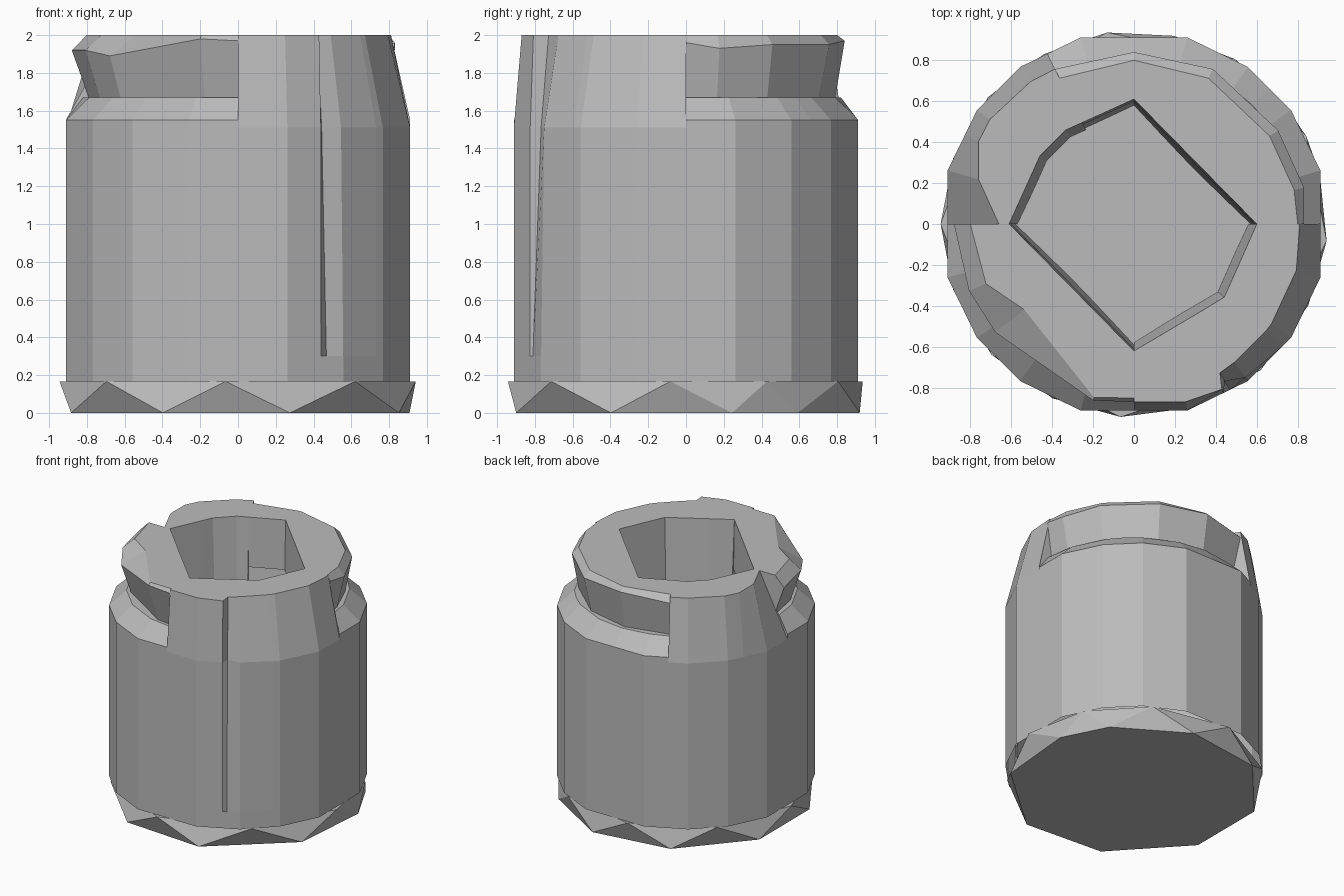
import bpy, bmesh
from math import radians, cos, sin, atan2, hypot, degrees
from mathutils import Vector, geometry

cube = bpy.data.objects.get("Cube")
if cube:
    bpy.data.objects.remove(cube)

grey = bpy.data.materials.new("matte_grey")
grey.use_nodes = True
grey.diffuse_color = (0.5, 0.5, 0.5, 1)
grey.node_tree.nodes["Principled BSDF"].inputs["Base Color"].default_value = (0.5, 0.5, 0.5, 1)


def finish(name, bm):
    bmesh.ops.remove_doubles(bm, verts=bm.verts, dist=0.0005)
    bmesh.ops.recalc_face_normals(bm, faces=bm.faces)
    mesh = bpy.data.meshes.new(name)
    bm.to_mesh(mesh)
    bm.free()
    mesh.materials.append(grey)
    ob = bpy.data.objects.new(name, mesh)
    bpy.context.collection.objects.link(ob)
    return ob


def polar(angle, r, z):
    return Vector((r * cos(radians(angle)), r * sin(radians(angle)), z))


def radius_of(poly, angle):
    """Distance from the axis to a polygon along one direction."""
    far = polar(angle, 3, 0).to_2d()
    for a, b in zip(poly, poly[1:] + poly[:1]):
        hit = geometry.intersect_line_line_2d(Vector((0, 0)), far, Vector(a), Vector(b))
        if hit:
            return hit.length
    return hypot(*poly[0])


def loft(name, columns, closed):
    """Skin a run of upright profiles, each (angle, [(radius, z), ...])."""
    bm = bmesh.new()
    cols = [[bm.verts.new(polar(a, r, z)) for r, z in prof] for a, prof in columns]
    pairs = list(zip(cols, cols[1:] + cols[:1]))
    for c, d in pairs if closed else pairs[:-1]:
        for i in range(len(c) - 1 if closed else len(c)):
            j = (i + 1) % len(c)
            bm.faces.new((c[i], d[i], d[j], c[j]))
    if not closed:
        bm.faces.new(cols[0])
        bm.faces.new(cols[-1][::-1])
    return finish(name, bm)


# Outer wall outline and the irregular six-sided well
wall = [polar(q + a, 0.948, 0).to_2d() for q in range(0, 360, 90) for a in (16, 36, 54, 74)]
well = [(0.6, 0), (0, 0.61), (-0.42, 0.42), (-0.61, 0), (0, -0.62), (0.44, -0.36)]
FLOOR = 1.29


def groove(angle):
    R, h = radius_of(wall, angle), radius_of(well, angle)
    return angle, [(R, 0.165), (R, 0.3), (R, 1.55), (0.82, 1.67), (h + 0.02, 1.67), (h - 0.03, FLOOR)]


def tall(angle, top, recess=0):
    R, h = radius_of(wall, angle), radius_of(well, angle)
    return angle, [(R, 0.165), (R, 0.3), (R - recess, 1.51), (top, 2), (h, 2), (h - 0.04, FLOOR)]


# Body: two tall panels alternate with two lowered shoulders
front_panel = [(-90, 0.87), (-74, 0.905), (-62, 0.915), (-60, 0.84, 0.05), (-54, 0.835, 0.02), (-39, 0.83),
               (-36, 0.83), (-16, 0.825), (0, 0.81)]
back_panel = [(117, 0.85), (126, 0.86), (144, 0.87), (152, 0.86), (164, 0.79), (180, 0.66)]
columns = [tall(*c) for c in front_panel]
columns += [groove(a) for a in (0, 16, 36, 45, 54, 74, 90, 106, 117)]
columns += [tall(*c) for c in back_panel]
columns += [groove(a) for a in (180, 196, 216, 234, 254, 270)]
loft("body", columns, True)


# Flared collar pieces standing on the shoulders
def collar(name, spec):
    cols = []
    for angle, flare, zf, top in spec:
        h = radius_of(well, angle)
        cols.append((angle, [(0.77, 1.6), (0.79, 1.67), (flare, zf), (top, 2), (h, 2), (h - 0.01, 1.6)]))
    loft(name, cols, False)


collar("back_collar", [(0, 0.83, 1.96, 0.8), (12, 0.85, 1.93, 0.8), (33, 0.84, 1.95, 0.79),
                       (63, 0.85, 1.95, 0.8), (90, 0.84, 1.97, 0.8), (117, 0.85, 1.95, 0.8)])
collar("front_collar", [(180, 0.88, 1.92, 0.8), (202, 0.87, 1.92, 0.78), (218, 0.86, 1.89, 0.68),
                        (257, 0.885, 1.98, 0.87), (270, 0.87, 1.97, 0.85)])

# Floor of the well
bm = bmesh.new()
bm.faces.new([bm.verts.new((x * 1.1, y * 1.1, FLOOR + 0.005)) for x, y in well])
finish("well_floor", bm)

# Faceted foot with a zigzag rim
bm = bmesh.new()
feet = [-73, -25, 15, 39, 78, 118, 160, 200, 245]
for a, b in zip(feet, feet[1:] + [287]):
    bm.verts.new(polar(a, 0.94, 0))
    bm.verts.new(polar((a + b) / 2, 0.945, 0.167))
bmesh.ops.convex_hull(bm, input=bm.verts)
finish("foot", bm)
